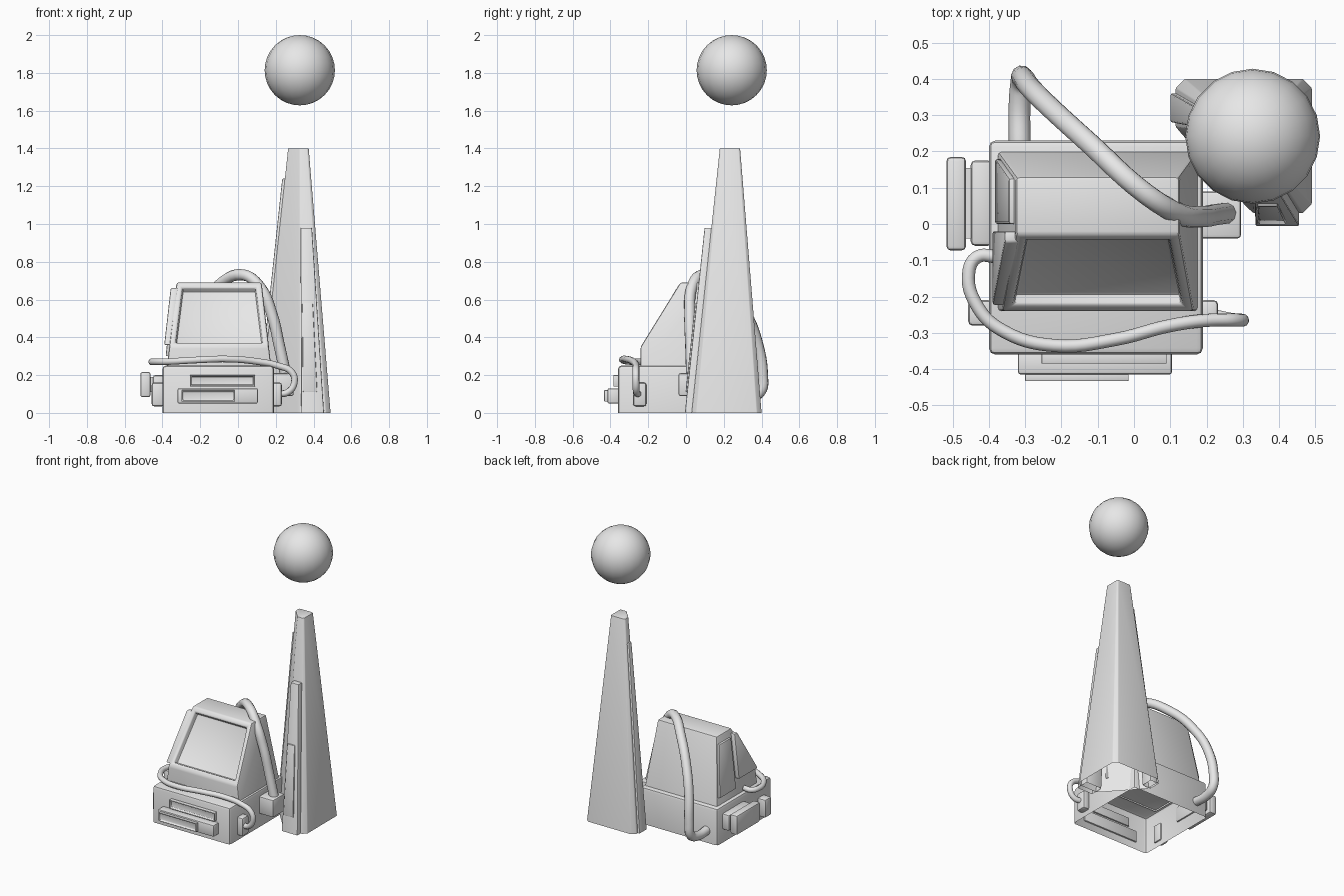
import bpy, bmesh, math
from mathutils import Vector

if "Cube" in bpy.data.objects:
    bpy.data.objects.remove(bpy.data.objects["Cube"])

grey = bpy.data.materials.new("light_grey")
grey.diffuse_color = (0.8, 0.8, 0.8, 1)
grey.use_nodes = True
grey.node_tree.nodes["Principled BSDF"].inputs["Base Color"].default_value = grey.diffuse_color


def finish(name, bm, bevel=0.0, open_bottom=False):
    """Round the edges, optionally remove the underside, and add to the scene."""
    bmesh.ops.recalc_face_normals(bm, faces=bm.faces)
    low = min(v.co.z for v in bm.verts)
    if bevel:
        edges = [e for e in bm.edges if e.calc_face_angle(0) > math.radians(25)
                 and not (open_bottom and all(v.co.z < low + 1e-4 for v in e.verts))]
        bmesh.ops.bevel(bm, geom=edges, offset=bevel, segments=2, profile=0.5,
                        affect='EDGES', clamp_overlap=True)
    if open_bottom:
        under = [f for f in bm.faces if all(v.co.z < low + 1e-4 for v in f.verts)]
        bmesh.ops.delete(bm, geom=under, context='FACES')
    me = bpy.data.meshes.new(name)
    bm.to_mesh(me)
    bm.free()
    me.materials.append(grey)
    me.shade_smooth()
    me.set_sharp_from_angle(angle=math.radians(35))
    ob = bpy.data.objects.new(name, me)
    bpy.context.collection.objects.link(ob)
    return ob


def loft(ring_a, ring_b):
    """Closed solid between two matching rings."""
    bm = bmesh.new()
    a = [bm.verts.new(p) for p in ring_a]
    b = [bm.verts.new(p) for p in ring_b]
    n = len(a)
    bm.faces.new(a)
    bm.faces.new(b[::-1])
    for i in range(n):
        j = (i + 1) % n
        bm.faces.new((a[i], b[i], b[j], a[j]))
    return bm


def box(name, x, y, z, bevel=0.008, open_bottom=False):
    ring = [(x[0], y[0]), (x[1], y[0]), (x[1], y[1]), (x[0], y[1])]
    bm = loft([(*p, z[0]) for p in ring], [(*p, z[1]) for p in ring])
    return finish(name, bm, bevel, open_bottom)


def framed_box(name, x, y, z, rim, depth):
    """Box whose front face holds a sunken slot."""
    ring = [(x[0], y[0]), (x[1], y[0]), (x[1], y[1]), (x[0], y[1])]
    bm = loft([(*p, z[0]) for p in ring], [(*p, z[1]) for p in ring])
    sink(bm, rim, depth)
    return finish(name, bm, 0.003)


def sink(bm, rim, depth):
    """Inset and push in the face that looks most towards the front."""
    bmesh.ops.recalc_face_normals(bm, faces=bm.faces)
    bm.normal_update()
    face = min(bm.faces, key=lambda f: (round(f.normal.y, 3)))
    sink_face(bm, face, rim, depth)


def sink_face(bm, face, rim, depth):
    normal = face.normal.copy()
    bmesh.ops.inset_region(bm, faces=[face], thickness=rim)
    bmesh.ops.inset_region(bm, faces=[face], thickness=0.006)
    for v in face.verts:
        v.co -= normal * depth


def cable(name, points, radius):
    cu = bpy.data.curves.new(name, 'CURVE')
    cu.dimensions = '3D'
    cu.bevel_depth = radius
    cu.bevel_resolution = 3
    cu.resolution_u = 6
    cu.use_fill_caps = True
    sp = cu.splines.new('BEZIER')
    sp.bezier_points.add(len(points) - 1)
    for bp, p in zip(sp.bezier_points, points):
        bp.co = p
        bp.handle_left_type = bp.handle_right_type = 'AUTO'
    cu.materials.append(grey)
    ob = bpy.data.objects.new(name, cu)
    bpy.context.collection.objects.link(ob)
    bpy.ops.object.select_all(action='DESELECT')
    ob.select_set(True)
    bpy.context.view_layer.objects.active = ob
    bpy.ops.object.convert(target='MESH')
    bpy.ops.object.shade_smooth_by_angle(angle=math.radians(50))


# Computer base, open underneath
box("computer_base", (-0.40, 0.19), (-0.36, 0.23), (0, 0.25), 0.018, True)

# Monitor housing: side profile widened at the bottom, with sunken screen
CX = -0.10


def half_width(z):
    return 0.275 - 0.05 * (z - 0.25) / 0.44


profile = [(-0.24, 0.24), (0.20, 0.24), (0.13, 0.69), (-0.03, 0.69), (-0.24, 0.35)]
bm = loft([(CX - half_width(z), y, z) for y, z in profile],
          [(CX + half_width(z), y, z) for y, z in profile])
bmesh.ops.recalc_face_normals(bm, faces=bm.faces)
bm.normal_update()
slope = max(bm.faces, key=lambda f: f.normal.dot(Vector((0, -0.857, 0.515))))
sink_face(bm, slope, 0.042, 0.035)
finish("monitor", bm, 0.01, True)

# Raised cover plates on the monitor's left side
covers = {"front_cover": [(-0.225, 0.36), (-0.02, 0.36), (-0.02, 0.66), (-0.05, 0.66)],
          "rear_cover": [(0.0, 0.30), (0.18, 0.30), (0.125, 0.64), (0.0, 0.64)]}
for name, outline in covers.items():
    t = 0.028 if name == "front_cover" else 0.014
    finish(name, loft([(CX - half_width(z) - t, y, z) for y, z in outline],
                      [(CX - half_width(z) + 0.01, y, z) for y, z in outline]), 0.006)

# Drive slots on the front
framed_box("upper_drive", (-0.255, 0.09), (-0.385, -0.35), (0.14, 0.20), 0.008, 0.014)
box("lower_drive", (-0.32, 0.105), (-0.415, -0.35), (0.05, 0.13), 0.008)
framed_box("cartridge", (-0.30, -0.015), (-0.433, -0.41), (0.06, 0.12), 0.008, 0.01)

# Side sockets and plug
box("side_socket", (-0.45, -0.39), (-0.06, 0.175), (0.09, 0.20), 0.012)
box("plug_neck", (-0.47, -0.44), (-0.04, 0.155), (0.11, 0.19), 0)
box("side_plug", (-0.517, -0.463), (-0.073, 0.185), (0.083, 0.217), 0.012)
box("left_connector", (-0.457, -0.39), (-0.28, -0.21), (0.035, 0.16), 0.012)
box("right_connector", (0.18, 0.232), (-0.28, -0.21), (0.035, 0.16), 0.012)
box("cable_socket", (0.18, 0.295), (-0.04, 0.09), (0.09, 0.21), 0.01)

# Thin cable around the front, thick cable over the monitor
cable("thin_cable", [(-0.38, -0.09, 0.27), (-0.43, -0.09, 0.27), (-0.455, -0.13, 0.27),
                     (-0.43, -0.23, 0.27), (-0.36, -0.295, 0.272), (-0.22, -0.335, 0.28),
                     (-0.05, -0.318, 0.285), (0.10, -0.28, 0.272), (0.21, -0.265, 0.25),
                     (0.285, -0.265, 0.215), (0.298, -0.265, 0.16), (0.265, -0.262, 0.11),
                     (0.21, -0.25, 0.10)], 0.018)
cable("thick_cable", [(-0.315, 0.20, 0.085), (-0.315, 0.34, 0.085), (-0.31, 0.395, 0.115),
                      (-0.308, 0.405, 0.20), (-0.285, 0.375, 0.38), (-0.235, 0.325, 0.51),
                      (-0.12, 0.22, 0.66), (0.03, 0.085, 0.73), (0.12, 0.03, 0.66),
                      (0.18, 0.02, 0.52), (0.22, 0.025, 0.35), (0.255, 0.03, 0.19)], 0.03)

# Tapered tower with a diagonal face towards the computer
AX, AY, TOP = 0.327, 0.24, 1.40


def taper(points, z, dx=0.0, dy=0.0):
    s = 1 - 0.71 * z / TOP
    return [(AX + (x - AX) * s + dx, AY + (y - AY) * s + dy, z) for x, y in points]


foot = [(0.14, 0.40), (0.465, 0.40), (0.49, 0.375), (0.49, 0.055), (0.465, 0.03),
        (0.33, 0.03), (0.312, 0.045), (0.13, 0.25), (0.115, 0.268), (0.115, 0.375)]
finish("tower", loft(taper(foot, 0), taper(foot, TOP)), 0.003, True)


# Fins on the tower's front and left faces
def fin(name, points, z0, z1, dx, dy):
    finish(name, loft(taper(points, z0, dx, dy), taper(points, z1, dx, dy)), 0.005, z0 == 0)


front = [(0.335, 0.03), (0.455, 0.03), (0.455, 0.12), (0.335, 0.12)]
ridge = [(0.345, 0.03), (0.425, 0.03), (0.425, 0.10), (0.345, 0.10)]
left = [(0.115, 0.28), (0.115, 0.36), (0.18, 0.36), (0.18, 0.28)]
fin("front_fin", front, 0, 0.98, 0, -0.036)
fin("front_ridge", ridge, 0.11, 0.58, 0, -0.044)
fin("left_fin", left, 0, 1.24, -0.014, 0)

# Floating ball above the tower
bm = bmesh.new()
bmesh.ops.create_uvsphere(bm, u_segments=20, v_segments=16, radius=0.186)
bmesh.ops.translate(bm, verts=bm.verts, vec=(AX, 0.242, 1.814))
finish("ball", bm)
